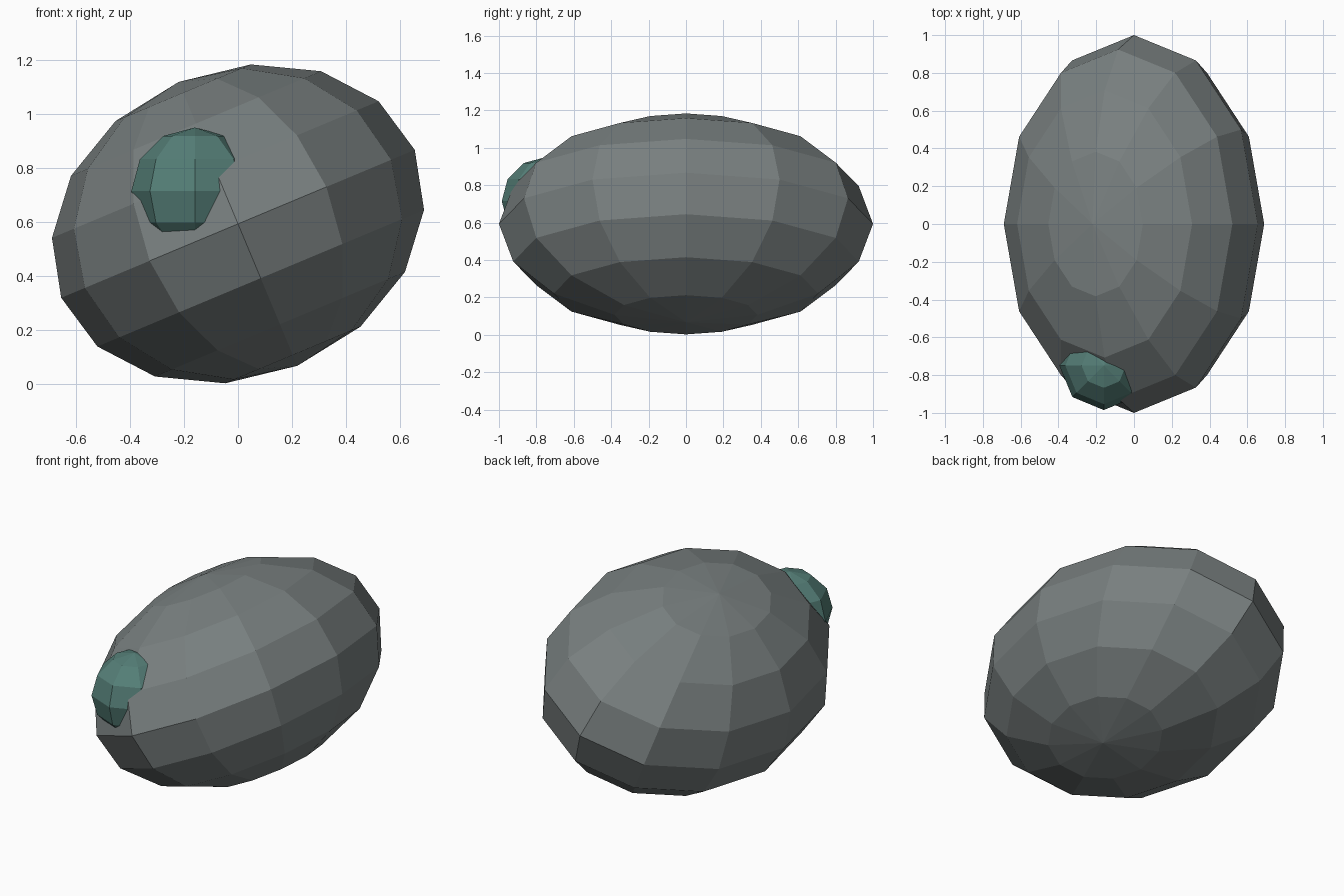
import bpy
from math import radians

cube = bpy.data.objects.get("Cube")
if cube:
    bpy.data.objects.remove(cube, do_unlink=True)


def make_material(name, rgb):
    mat = bpy.data.materials.new(name)
    mat.use_nodes = True
    mat.diffuse_color = (*rgb, 1)
    mat.node_tree.nodes["Principled BSDF"].inputs["Base Color"].default_value = (*rgb, 1)
    return mat


def ellipsoid(name, segments, rings, location, scale, tilt, mat):
    bpy.ops.mesh.primitive_uv_sphere_add(
        segments=segments, ring_count=rings, radius=1,
        location=location, rotation=(0, radians(tilt), 0))
    obj = bpy.context.object
    obj.name = name
    obj.scale = scale
    obj.data.materials.append(mat)
    bpy.ops.object.shade_flat()
    return obj


stone_grey = make_material("stone grey", (0.19, 0.215, 0.215))
moss_green = make_material("moss green", (0.09, 0.21, 0.185))

# Long faceted boulder, tilted sideways
ellipsoid("boulder", 12, 8, (0, 0, 0.593), (0.71, 1, 0.57), -22.7, stone_grey)

# Small moss lump half sunk into the front
ellipsoid("moss_lump", 8, 6, (-0.16, -0.75, 0.715), (0.235, 0.235, 0.235), 0, moss_green)
